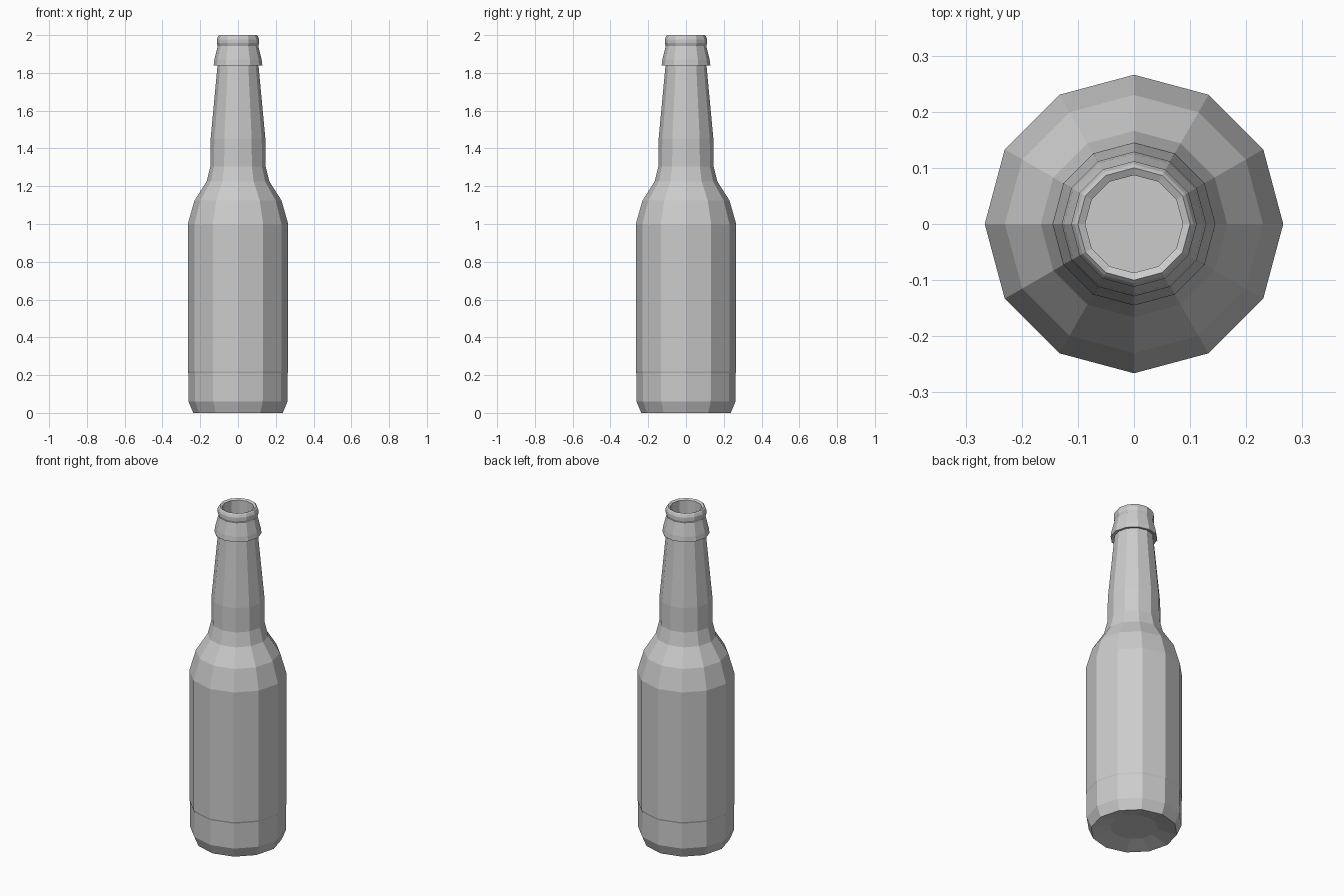
import bpy, bmesh
from math import cos, sin, tau

if "Cube" in bpy.data.objects:
    bpy.data.objects.remove(bpy.data.objects["Cube"])

SIDES = 12


def lathe(name, profile):
    """Revolve (radius, z) points about z; radius 0 closes to a pole."""
    bm = bmesh.new()
    rings = []
    for r, z in profile:
        if r == 0:
            rings.append([bm.verts.new((0, 0, z))] * SIDES)
        else:
            rings.append([bm.verts.new((r * cos(tau * i / SIDES), r * sin(tau * i / SIDES), z))
                          for i in range(SIDES)])
    for a, b in zip(rings, rings[1:]):
        for i in range(SIDES):
            j = (i + 1) % SIDES
            bm.faces.new(list(dict.fromkeys((a[i], a[j], b[j], b[i]))))
    bmesh.ops.recalc_face_normals(bm, faces=bm.faces)
    mesh = bpy.data.meshes.new(name)
    bm.to_mesh(mesh)
    bm.free()
    obj = bpy.data.objects.new(name, mesh)
    bpy.context.collection.objects.link(obj)
    return obj


# Hollowed base, body and shoulder
body = [(0, 0.025), (0.13, 0.025), (0.237, 0), (0.262, 0.06), (0.263, 0.21),
        (0.266, 0.22), (0.266, 1.0), (0.23, 1.125), (0.166, 1.225)]
# Tapering neck
neck = [(0.146, 1.305), (0.145, 1.45), (0.108, 1.845)]
# Flared collar, groove and rounded lip
lip = [(0.129, 1.84), (0.125, 1.87), (0.107, 1.943), (0.112, 1.957), (0.112, 1.978),
       (0.106, 1.993), (0.100, 2.0), (0.087, 1.993)]
# Inner wall down to the inner floor
inside = [(0.087, 1.84), (0.125, 1.45), (0.125, 1.305), (0.145, 1.24),
          (0.21, 1.12), (0.243, 1.0), (0.243, 0.07), (0.13, 0.05), (0, 0.05)]

lathe("bottle", body + neck + lip + inside)
